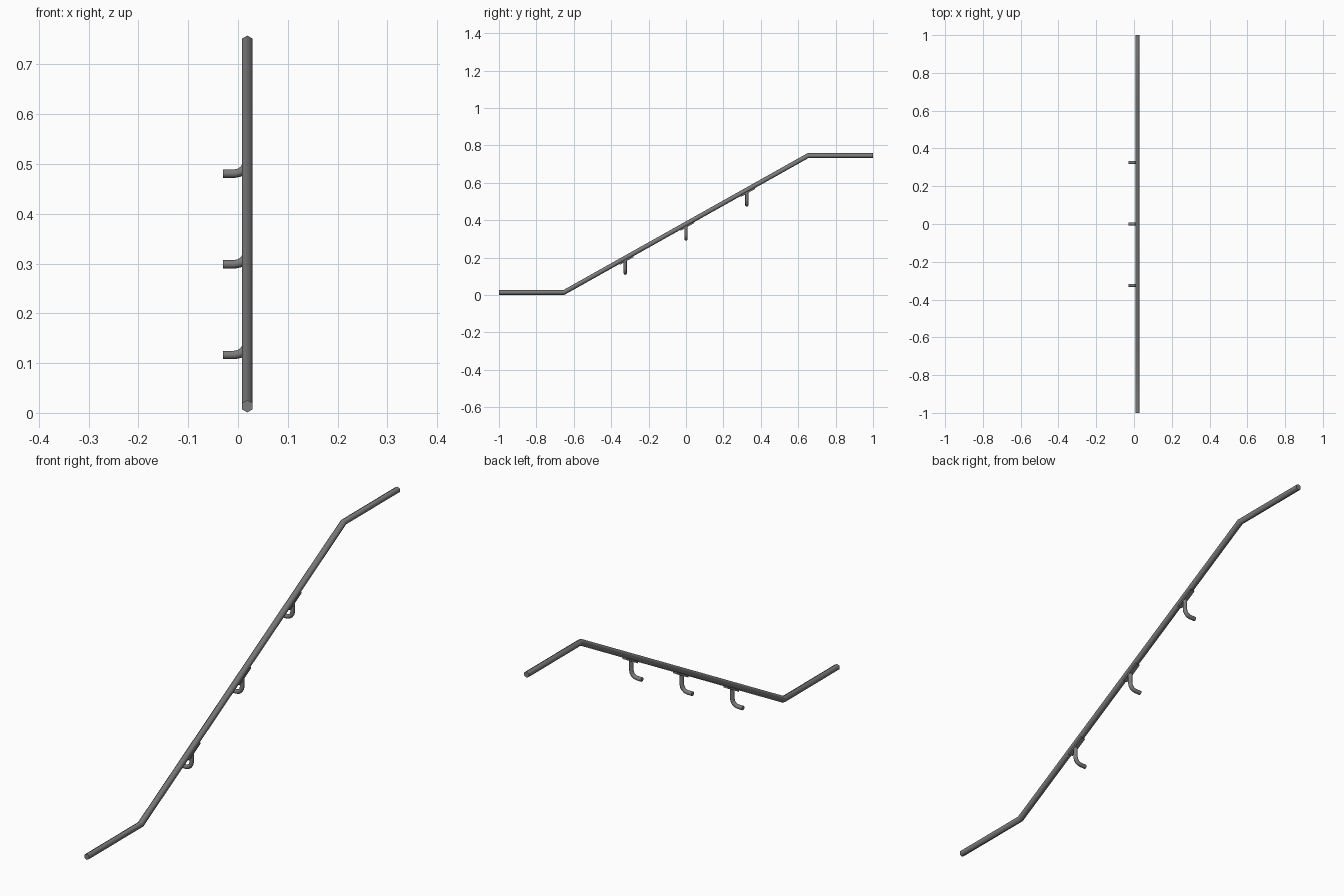
import bpy, bmesh, math
from mathutils import Vector, Matrix

if "Cube" in bpy.data.objects:
    bpy.data.objects.remove(bpy.data.objects["Cube"])

RAIL_X = 0.0187
LOW, HIGH, BEND = 0.0135, 0.7455, 0.653
SLOPE = (HIGH - LOW) / (2 * BEND)
ANGLE = math.atan(SLOPE)

metal = bpy.data.materials.new("dark_metal")
metal.diffuse_color = (0.2, 0.2, 0.2, 1)
metal.use_nodes = True
metal.node_tree.nodes["Principled BSDF"].inputs["Base Color"].default_value = metal.diffuse_color


def add_object(name, bm):
    me = bpy.data.meshes.new(name)
    bm.to_mesh(me)
    bm.free()
    me.materials.append(metal)
    ob = bpy.data.objects.new(name, me)
    bpy.context.collection.objects.link(ob)
    return ob


def sweep(name, path, normal, radius, sides, offset=0.0):
    """Mitred smooth tube along a planar path lying in the plane of the given normal."""
    pts = [Vector(p) for p in path]
    n = Vector(normal)
    bm = bmesh.new()
    rings = []
    for i, p in enumerate(pts):
        a = (p - pts[i - 1]).normalized() if i > 0 else None
        b = (pts[i + 1] - p).normalized() if i < len(pts) - 1 else None
        a, b = a or b, b or a
        t = (a + b).normalized()
        up = t.cross(n) / t.dot(a)
        ring = []
        for k in range(sides):
            ang = math.tau * k / sides + offset
            ring.append(bm.verts.new(p + radius * (math.cos(ang) * n + math.sin(ang) * up)))
        rings.append(ring)
    for r, s in zip(rings, rings[1:]):
        for k in range(sides):
            j = (k + 1) % sides
            bm.faces.new((r[k], r[j], s[j], s[k])).smooth = True
    caps = [bm.faces.new(rings[0]), bm.faces.new(rings[-1])]
    for c in caps:
        for e in c.edges:
            e.smooth = False
    bmesh.ops.recalc_face_normals(bm, faces=bm.faces)
    return add_object(name, bm)


# Six-sided handrail with level ends
sweep("handrail", [(RAIL_X, -1, LOW), (RAIL_X, -BEND, LOW),
                   (RAIL_X, BEND, HIGH), (RAIL_X, 1, HIGH)],
      (1, 0, 0), 0.0125, 6, math.pi / 2)

R = 0.026  # bracket bend radius
for i, y in enumerate((-0.325, 0.0, 0.325)):
    z = (LOW + HIGH) / 2 + SLOPE * y
    arm_z = z - 0.081
    # Wall bracket: post that bends into a horizontal arm
    path = [(RAIL_X, y, z - 0.008)]
    for k in range(5):
        a = math.pi / 2 * k / 4
        path.append((RAIL_X - R + R * math.cos(a), y, arm_z + R - R * math.sin(a)))
    path.append((-0.03, y, arm_z))
    sweep(f"bracket_arm_{i + 1}", path, (0, 1, 0), 0.0085, 12)

    # Saddle plate under the sloping rail
    bm = bmesh.new()
    bmesh.ops.create_cube(bm, size=1)
    m = (Matrix.Translation((RAIL_X, y, z)) @ Matrix.Rotation(ANGLE, 4, 'X') @
         Matrix.Translation((0, 0, -0.0135)) @ Matrix.Diagonal((0.018, 0.085, 0.008, 1)))
    bmesh.ops.transform(bm, matrix=m, verts=bm.verts)
    add_object(f"saddle_plate_{i + 1}", bm)
